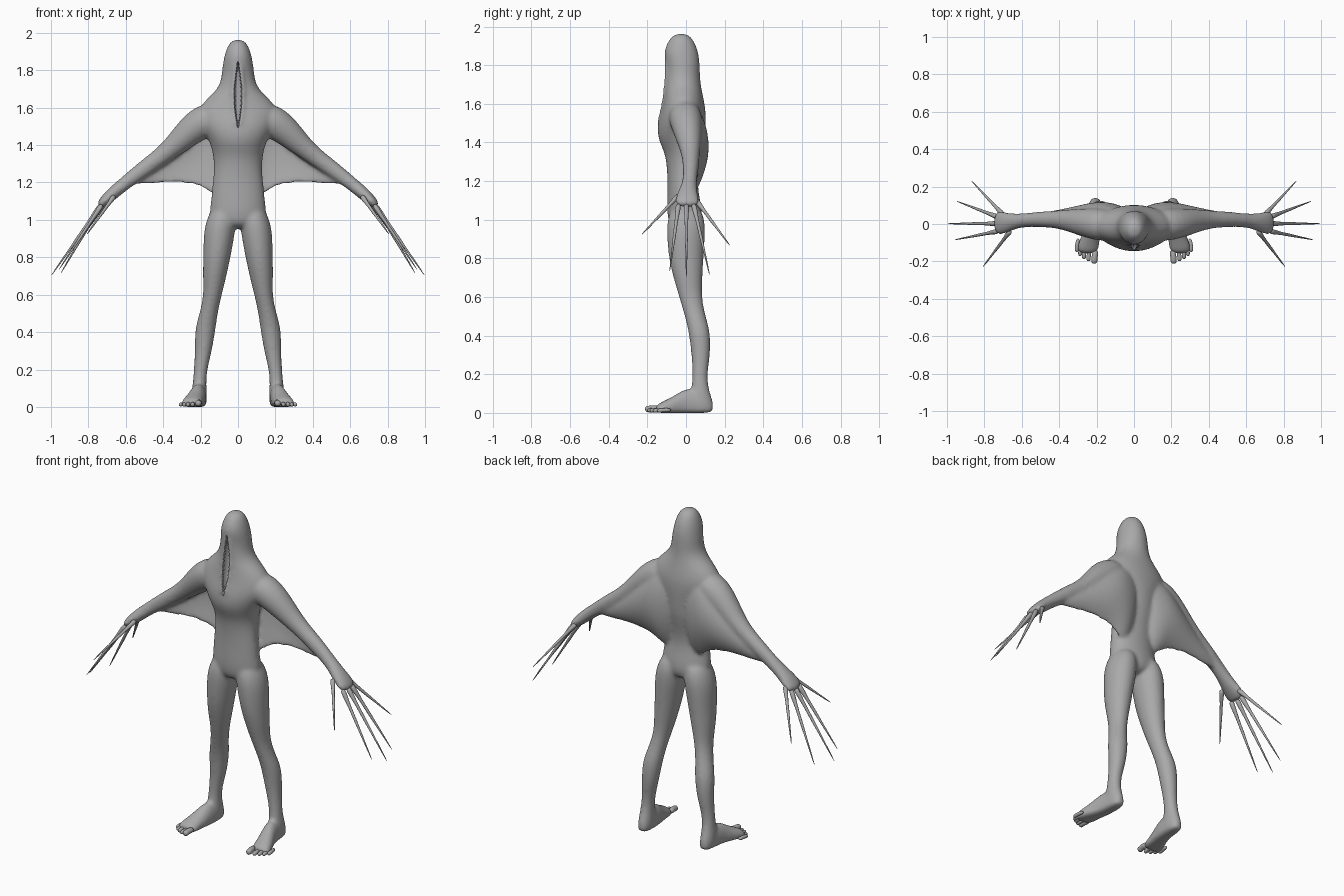
import bpy, bmesh, math
from mathutils import Vector as V

cube = bpy.data.objects.get("Cube")
if cube:
    bpy.data.objects.remove(cube)

skin = bpy.data.materials.new("grey_skin")
skin.use_nodes = True
grey = (0.4, 0.4, 0.4, 1)
skin.diffuse_color = grey
skin.node_tree.nodes["Principled BSDF"].inputs["Base Color"].default_value = grey


def loft(bm, rings, n=16):
    """Skin closed elliptical rings given as (centre, axis_u, axis_v)."""
    loops = []
    for c, u, w in rings:
        loop = []
        for i in range(n):
            a = 2 * math.pi * i / n
            p = c + u * math.cos(a) + w * math.sin(a)
            p.z = max(p.z, 0)
            loop.append(bm.verts.new(p))
        loops.append(loop)
    for a, b in zip(loops, loops[1:]):
        for i in range(n):
            j = (i + 1) % n
            bm.faces.new((a[i], a[j], b[j], b[i]))
    bm.faces.new(loops[0])
    bm.faces.new(loops[-1])


def column(bm, rows, side=1):
    """Horizontal rings: height, centre x, half width, front y, back y."""
    loft(bm, [(V((side * cx, (f + b) / 2, z)), V((rx, 0, 0)), V((0, (b - f) / 2, 0)))
              for z, cx, rx, f, b in rows])


def tube(bm, rows, n=12):
    """Rings across a path: point, radius up, radius sideways."""
    pts = [V(r[0]) for r in rows]
    rings = []
    for i, (p, ru, rs) in enumerate(rows):
        d = (pts[min(i + 1, len(pts) - 1)] - pts[max(i - 1, 0)]).normalized()
        ref = V((0, 1, 0)) if abs(d.y) < 0.8 else V((1, 0, 0))
        up = d.cross(ref).normalized()
        rings.append((pts[i], up * ru, up.cross(d) * rs))
    loft(bm, rings, n)


def finish(name, bm, subdiv=0):
    bmesh.ops.recalc_face_normals(bm, faces=bm.faces)
    me = bpy.data.meshes.new(name)
    bm.to_mesh(me)
    bm.free()
    me.materials.append(skin)
    me.polygons.foreach_set("use_smooth", [True] * len(me.polygons))
    ob = bpy.data.objects.new(name, me)
    bpy.context.collection.objects.link(ob)
    if subdiv:
        ob.modifiers.new("round", "SUBSURF").levels = subdiv
        ob.modifiers["round"].render_levels = subdiv
    return ob


# Head and torso
body = bmesh.new()
column(body, [(z, 0, rx, f, b) for z, rx, f, b in [
    (1.965, .03, -.06, .01), (1.93, .058, -.092, .042), (1.87, .077, -.12, .067),
    (1.8, .087, -.103, .074), (1.74, .093, -.108, .074), (1.69, .12, -.11, .08),
    (1.64, .18, -.115, .09), (1.57, .23, -.128, .105), (1.5, .2, -.15, .105),
    (1.42, .155, -.15, .1), (1.35, .135, -.112, .095), (1.27, .13, -.1, .075),
    (1.18, .14, -.097, .06), (1.1, .147, -.1, .075), (1.02, .16, -.1, .09),
    (.95, .13, -.08, .07)]])

LEG = [(1.08, .075, .06, -.07, .07), (1, .09, .08, -.1, .1), (.93, .1, .086, -.102, .102),
       (.8, .113, .074, -.092, .092), (.7, .125, .065, -.067, .087),
       (.6, .135, .049, -.037, .082), (.5, .157, .049, -.007, .102),
       (.42, .175, .057, .013, .128), (.3, .185, .047, .028, .128),
       (.2, .2, .036, .033, .11), (.12, .207, .037, .028, .118),
       (.05, .207, .043, 0, .147), (0, .207, .04, 0, .145)]
# Foot sections: y, centre x, half width, height
FOOT = [(.145, .207, .028, .07), (.08, .207, .042, .12), (0, .212, .044, .135),
        (-.06, .23, .052, .09), (-.12, .246, .06, .06), (-.16, .248, .056, .04)]
ARM = [((.1, -.01, 1.56), .09, .09), ((.22, 0, 1.515), .092, .088),
       ((.345, .02, 1.39), .058, .06), ((.43, .025, 1.325), .048, .046),
       ((.5, .025, 1.275), .046, .043), ((.6, .02, 1.2), .037, .036),
       ((.66, .01, 1.15), .036, .048), ((.71, .005, 1.105), .031, .066),
       ((.745, .005, 1.07), .02, .06)]
# Web sections: x, top z, bottom z, top y, bottom y, bow, half thickness
WEB = [(.03, 1.58, 1.15, .04, .0, .03, .03), (.1, 1.58, 1.1, .06, .03, .035, .03),
       (.17, 1.56, 1.165, .065, .038, .042, .028), (.25, 1.49, 1.192, .06, .04, .038, .024),
       (.38, 1.38, 1.2, .04, .04, .02, .02), (.5, 1.28, 1.19, .03, .03, .01, .02),
       (.58, 1.22, 1.19, .02, .02, 0, .015)]


def web(bm, side):
    loops, n = [], 20
    for x, zt, zb, yt, yb, bow, th in WEB:
        loop = []
        for i in range(n):
            a = 2 * math.pi * i / n
            t = math.cos(a)
            y = (yt + yb) / 2 + (yt - yb) / 2 * t + bow * (1 - t * t) + th * math.sin(a)
            loop.append(bm.verts.new((side * x, y, (zt + zb) / 2 + (zt - zb) / 2 * t)))
        loops.append(loop)
    for a, b in zip(loops, loops[1:]):
        for i in range(n):
            j = (i + 1) % n
            bm.faces.new((a[i], a[j], b[j], b[i]))
    bm.faces.new(loops[0])
    bm.faces.new(loops[-1])


# Mouth slit outline: height, half width, front y
SLIT = [(1.845, .003, -.108), (1.78, .012, -.106), (1.7, .021, -.11),
        (1.6, .019, -.122), (1.54, .011, -.137), (1.495, .003, -.147)]

# Limbs, webs and lips, mirrored
for s in (1, -1):
    column(body, LEG, s)
    loft(body, [(V((s * cx, y, h * .35)), V((rx, 0, 0)), V((0, 0, h * .65)))
                for y, cx, rx, h in FOOT])
    tube(body, [((s * x, y, z), u, w) for (x, y, z), u, w in ARM], 16)
    web(body, s)
    tube(body, [((s * (w + .007), y + .004, z), .01, .01) for z, w, y in SLIT], 8)

body_ob = finish("body", body, 2)
remesh = body_ob.modifiers.new("blend", "REMESH")
remesh.mode = "VOXEL"
remesh.voxel_size = .009
remesh.use_smooth_shade = True
relax = body_ob.modifiers.new("relax", "SMOOTH")
relax.factor, relax.iterations = .5, 12

# Cut the mouth slit
cut = bmesh.new()
column(cut, [(z, 0, w, y - .035, y + .035) for z, w, y in SLIT])
cutter = finish("mouth_cutter", cut)
cutter.hide_render = True
cutter.hide_viewport = True
slit = body_ob.modifiers.new("mouth", "BOOLEAN")
slit.operation = "DIFFERENCE"
slit.solver = "EXACT"
slit.object = cutter

# Teeth along both edges of the slit
teeth = bmesh.new()
for (z0, w0, y0), (z1, w1, y1) in zip(SLIT[:-1], SLIT[1:]):
    for k in range(4):
        t = (k + .5) / 4
        z, w, y = z0 + (z1 - z0) * t, w0 + (w1 - w0) * t, y0 + (y1 - y0) * t
        if w < .006:
            continue
        for s in (1, -1):
            tube(teeth, [((s * (w + .004), y + .008, z), .005, .005),
                         ((s * (w - .002), y + .002, z), .005, .005),
                         ((s * (w - .007), y, z), .001, .001)], 6)
finish("teeth", teeth)

# Long claw fingers: base, tip
FINGERS = [((.66, -.035, 1.13), (.81, -.232, .92)), ((.725, -.038, 1.085), (.96, -.085, .73)),
           ((.73, .002, 1.085), (1, .002, .7)), ((.73, .038, 1.085), (.95, .123, .71)),
           ((.7, .05, 1.105), (.87, .232, .86))]
PROFILE = [(0, .017), (.12, .014), (.25, .0085), (.45, .0095), (.6, .006), (.85, .0045), (1, .0015)]
# Toes: tip x, tip y, radius
TOES = [(.212, -.212, .019), (.243, -.2, .013), (.267, -.188, .013),
        (.288, -.172, .012), (.306, -.15, .012)]
for s, label in ((1, "left"), (-1, "right")):
    bm = bmesh.new()
    for base, tip in FINGERS:
        a, b = V((s * base[0], *base[1:])), V((s * tip[0], *tip[1:]))
        tube(bm, [(a.lerp(b, t), r, r) for t, r in PROFILE], 8)
    finish(label + "_fingers", bm, 1)
    bm = bmesh.new()
    for x, y, r in TOES:
        tube(bm, [((s * (x - .008), y + .075, r * 1.2), r, r), ((s * x, y + .03, r * 1.2), r * .85, r * .85),
                  ((s * x, y + .012, r), r, r), ((s * x, y, r * .9), r * .6, r * .6)], 10)
    finish(label + "_toes", bm, 1)
